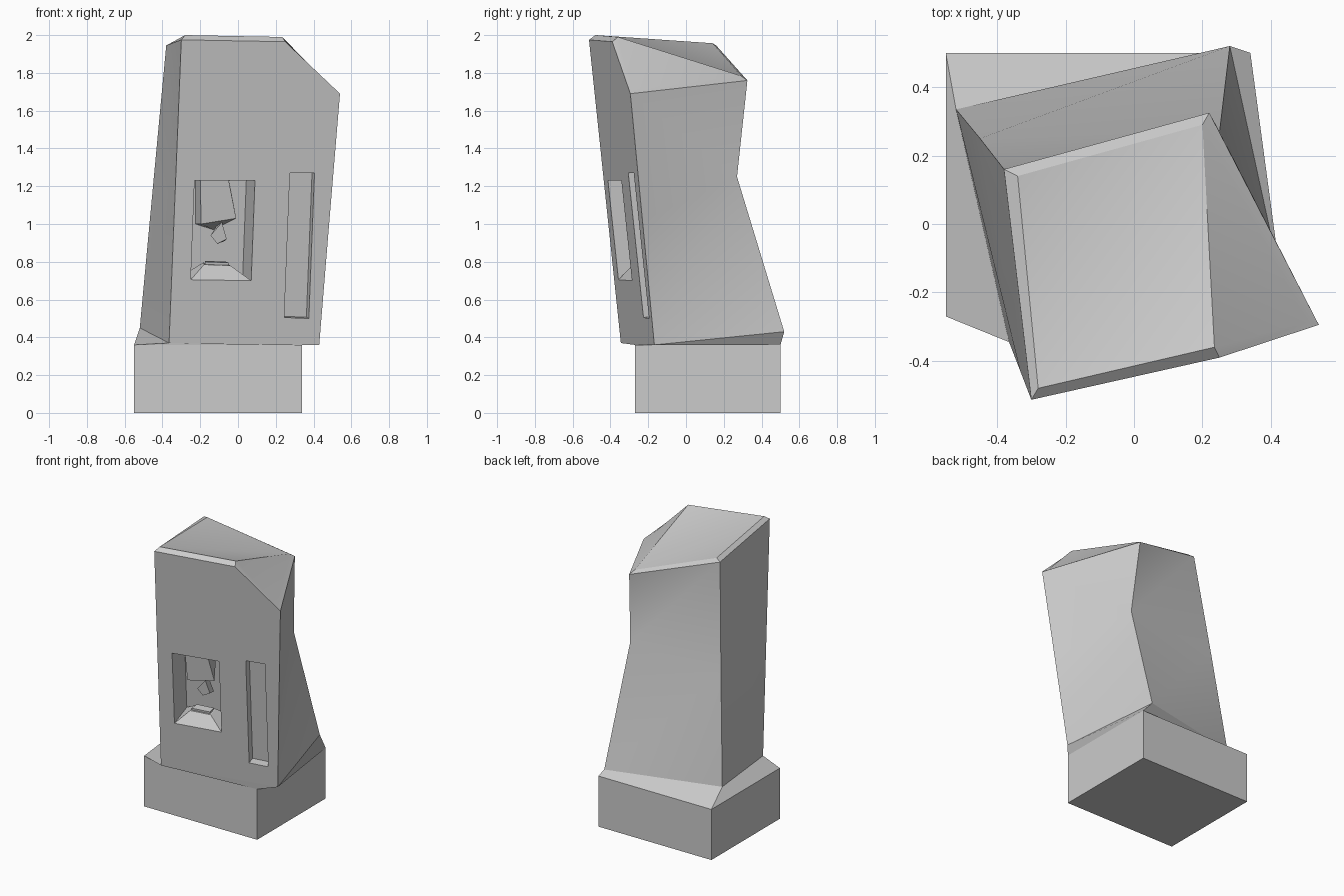
import bpy, bmesh
from mathutils import Vector
from math import radians

if "Cube" in bpy.data.objects:
    bpy.data.objects.remove(bpy.data.objects["Cube"])


def front(x, z, d=0.0):
    """Point on the leaning front plane, pushed back by d along y."""
    return Vector((x, -0.345 + 0.222 * (x + 0.365) - 0.114 * (z - 0.37) + d, z))


INWARD = Vector((-0.222, 1, 0.114)).normalized()


def finish(name, bm, smooth=False):
    bmesh.ops.recalc_face_normals(bm, faces=bm.faces)
    me = bpy.data.meshes.new(name)
    bm.to_mesh(me)
    bm.free()
    ob = bpy.data.objects.new(name, me)
    bpy.context.collection.objects.link(ob)
    if smooth:
        bpy.ops.object.select_all(action='DESELECT')
        ob.select_set(True)
        bpy.context.view_layer.objects.active = ob
        bpy.ops.object.shade_smooth_by_angle(angle=radians(30))
    return ob


def hull8(name, a, b):
    """Six-sided solid between two matching quads."""
    bm = bmesh.new()
    va = [bm.verts.new(p) for p in a]
    vb = [bm.verts.new(p) for p in b]
    bm.faces.new(va)
    bm.faces.new(vb[::-1])
    for i in range(4):
        j = (i + 1) % 4
        bm.faces.new((va[i], vb[i], vb[j], va[j]))
    return finish(name, bm)


# Key corners of the leaning cabinet
P = {
    'FLb': front(-0.365, 0.37), 'FRb': front(0.43, 0.36),
    'BRb': (0.28, 0.52, 0.43), 'BLb': (-0.52, 0.335, 0.45),
    'FLm': front(-0.333, 1.16), 'FRm': front(0.484, 1.02),
    'BRm': (0.25, 0.27, 1.25), 'BLm': (-0.45, 0.25, 1.2),
    'FLt': front(-0.30, 1.975), 'Ct': front(0.25, 1.965), 'FRt': front(0.54, 1.69),
    'BRt': (0.22, 0.325, 1.76), 'BLt': (-0.38, 0.16, 1.945),
    'FLi': (-0.28, -0.48, 2.0), 'Ci': (0.235, -0.36, 1.99), 'FRi': (0.505, -0.285, 1.71),
    'BRi': (0.20, 0.29, 1.785), 'BLi': (-0.34, 0.14, 1.957),
}

# Cabinet: sides, chamfered top, front with two recesses
bm = bmesh.new()
V = {k: bm.verts.new(p) for k, p in P.items()}
for f in ("FLb FLm BLb", "BLb FLm BLm", "FLm FLt BLt", "FLm BLt BLm",
          "BLb BLm BRb", "BRb BLm BRm", "BLm BLt BRm", "BLt BRt BRm",
          "FRb BRb BRm", "FRb BRm FRm", "FRm BRm FRt", "BRm BRt FRt",
          "FLi BRi BLi", "FLi Ci BRi", "Ci FRi BRi"):
    bm.faces.new([V[k] for k in f.split()])
rim = ["FL", "C", "FR", "BR", "BL"]
for a, b in zip(rim, rim[1:] + rim[:1]):
    bm.faces.new([V[a + 't'], V[b + 't'], V[b + 'i'], V[a + 'i']])


def loop_edges(vs):
    return [bm.edges.get((a, b)) or bm.edges.new((a, b))
            for a, b in zip(vs, vs[1:] + vs[:1])]


def recess(corners, depth):
    pts = [front(x, z) for x, z in corners]
    o = [bm.verts.new(p) for p in pts]
    n = [bm.verts.new(p + INWARD * depth) for p in pts]
    for i in range(4):
        j = (i + 1) % 4
        bm.faces.new((o[i], o[j], n[j], n[i]))
    bm.faces.new(n)
    return loop_edges(o), [v.co.copy() for v in o], [v.co.copy() for v in n]


edges = loop_edges([V[k] for k in "FLb FRb FRm FRt Ct FLt FLm".split()])
big, b_out, b_in = recess([(-0.25, 0.705), (0.07, 0.70), (0.09, 1.23), (-0.23, 1.23)], 0.21)
slot = recess([(0.245, 0.505), (0.375, 0.50), (0.405, 1.27), (0.275, 1.27)], 0.06)[0]
bmesh.ops.triangle_fill(bm, use_beauty=True, use_dissolve=False,
                        edges=edges + big + slot, normal=-INWARD)
finish("cabinet", bm, smooth=True)

# Plinth with collar rising to the cabinet's tilted foot
bm = bmesh.new()
xy = [(-0.55, -0.27), (0.34, -0.27), (0.34, 0.50), (-0.55, 0.50)]
low = [bm.verts.new((x, y, 0)) for x, y in xy]
top = [bm.verts.new((x, y, 0.36)) for x, y in xy]
foot = [bm.verts.new(P[k]) for k in ("FLb", "FRb", "BRb", "BLb")]
bm.faces.new(low[::-1])
for i in range(4):
    j = (i + 1) % 4
    bm.faces.new((low[i], low[j], top[j], top[i]))
    bm.faces.new((top[i], top[j], foot[j], foot[i]))
finish("plinth", bm)

# Tray: sloped floor rising to a small plate
hull8("tray", [b_out[0], b_out[1], b_in[1], b_in[0]],
      [front(-0.18, 0.785, 0.07), front(-0.04, 0.78, 0.07),
       front(-0.055, 0.79, 0.15), front(-0.185, 0.795, 0.15)])
hull8("tray_plate",
      [front(-0.175, 0.78, 0.08), front(-0.05, 0.775, 0.08),
       front(-0.06, 0.785, 0.14), front(-0.175, 0.79, 0.14)],
      [front(-0.175, 0.80, 0.08), front(-0.05, 0.795, 0.08),
       front(-0.06, 0.80, 0.14), front(-0.175, 0.805, 0.14)])

# Dispenser head hanging from the recess ceiling, with nozzle
hull8("dispenser_head",
      [front(-0.195, 1.00, 0.09), front(-0.01, 1.03, 0.09),
       front(-0.05, 1.235, 0.09), front(-0.20, 1.235, 0.09)],
      [front(-0.225, 1.00, 0.21), front(-0.13, 0.97, 0.21),
       front(-0.05, 1.25, 0.21), front(-0.225, 1.25, 0.21)])
hull8("nozzle",
      [front(-0.145, 0.94, 0.11), front(-0.11, 0.895, 0.11),
       front(-0.06, 0.92, 0.11), front(-0.085, 1.01, 0.11)],
      [front(-0.145, 0.94, 0.17), front(-0.11, 0.895, 0.17),
       front(-0.07, 0.91, 0.17), front(-0.10, 1.01, 0.17)])
